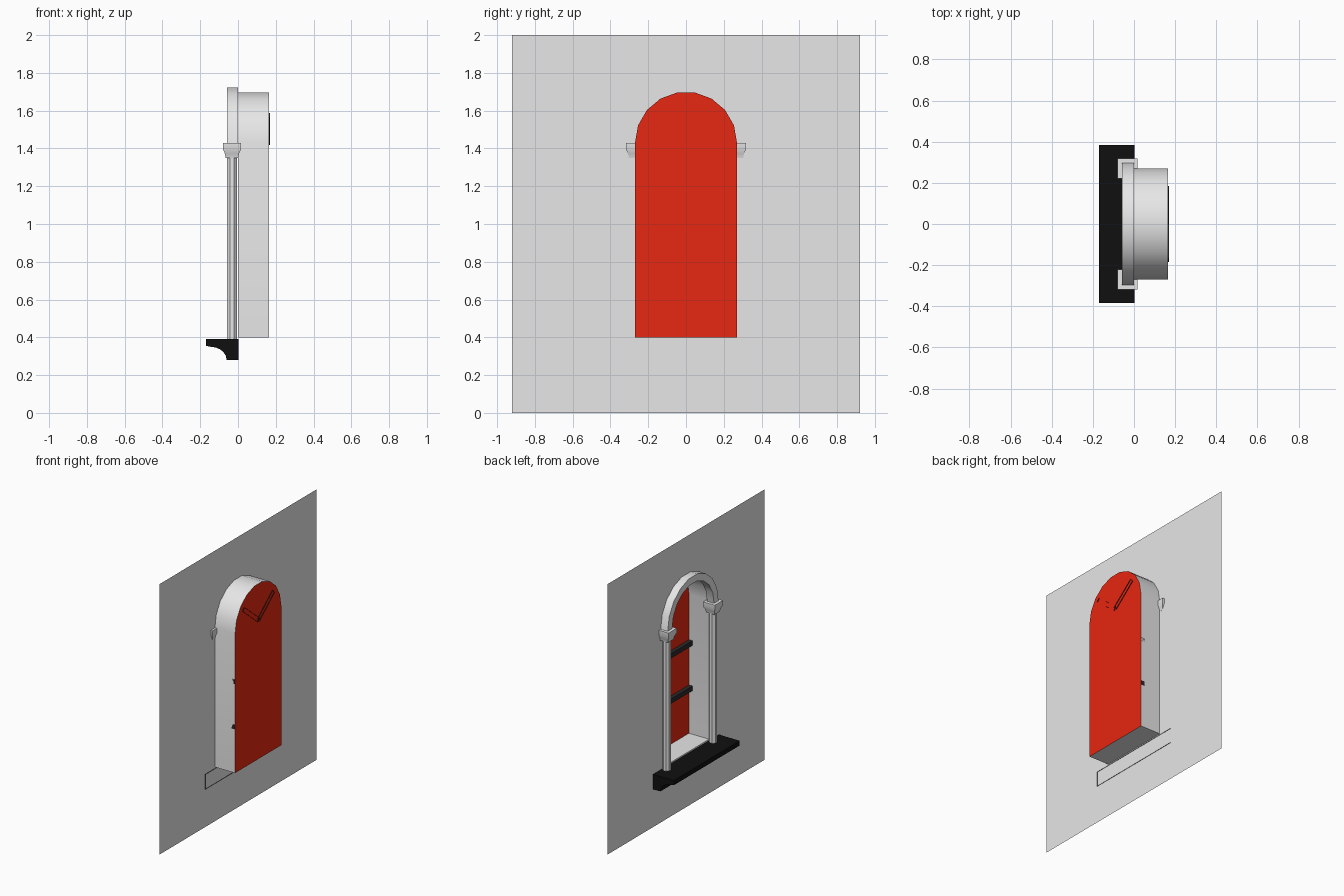
import bpy, bmesh
from math import sin, cos, pi, hypot

if "Cube" in bpy.data.objects:
    bpy.data.objects.remove(bpy.data.objects["Cube"])


def material(name, rgb):
    m = bpy.data.materials.new(name)
    m.use_nodes = True
    m.diffuse_color = (*rgb, 1)
    m.node_tree.nodes["Principled BSDF"].inputs["Base Color"].default_value = (*rgb, 1)
    return m


stone = material("pale_stone", (0.8, 0.8, 0.8))
red = material("red_pane", (0.87, 0.022, 0.006))
black = material("black_sill", (0.005, 0.005, 0.005))
dark = material("dark_bars", (0.025, 0.022, 0.022))


def finish(name, bm, mat, outward=True):
    if outward:
        bmesh.ops.recalc_face_normals(bm, faces=bm.faces)
    mesh = bpy.data.meshes.new(name)
    bm.to_mesh(mesh)
    bm.free()
    mesh.materials.append(mat)
    ob = bpy.data.objects.new(name, mesh)
    bpy.context.collection.objects.link(ob)
    bpy.ops.object.select_all(action='DESELECT')
    ob.select_set(True)
    bpy.context.view_layer.objects.active = ob
    bpy.ops.object.shade_smooth_by_angle()
    return ob


def loft(name, rings, mat, start=True, end=True):
    """Skin a series of closed rings, with optional end caps."""
    bm = bmesh.new()
    rows = [[bm.verts.new(p) for p in ring] for ring in rings]
    for a, b in zip(rows, rows[1:]):
        for i in range(len(a)):
            j = (i + 1) % len(a)
            bm.faces.new((a[i], a[j], b[j], b[i]))
    if start:
        bm.faces.new(rows[0])
    if end:
        bm.faces.new(rows[-1])
    return finish(name, bm, mat)


def sheet(name, polygons, mat):
    bm = bmesh.new()
    for poly in polygons:
        bm.faces.new([bm.verts.new(p) for p in poly])
    bmesh.ops.remove_doubles(bm, verts=bm.verts, dist=0.0001)
    return finish(name, bm, mat, outward=False)


def bar(name, a, b, width, x0, x1, back):
    """Straight glazing bar between two (y, z) points."""
    dy, dz = b[0] - a[0], b[1] - a[1]
    k = width / 2 / hypot(dy, dz)
    ny, nz = -dz * k, dy * k
    outline = [(a[0] + ny, a[1] + nz), (b[0] + ny, b[1] + nz),
               (b[0] - ny, b[1] - nz), (a[0] - ny, a[1] - nz)]
    loft(name, [[(x, y, z) for y, z in outline] for x in (x0, x1)], dark, end=back)


# Main dimensions
SPRING, BASE, R, DEPTH = 1.43, 0.4, 0.27, 0.165
HALF, TOP = 0.92, 2.0
angles = [i * pi / 9 for i in range(10)]
arch = [(R * cos(a), SPRING + R * sin(a)) for a in angles]
opening = [(R, BASE)] + arch + [(-R, BASE)]

# Wall sheet with arched opening, built as two mirrored halves
crown = arch[4][1]
half = [(0, 0), (HALF, 0), (HALF, TOP), (0, TOP), (0, crown)]
half += arch[4::-1] + [(R, BASE), (0, BASE)]
sheet("wall", [[(0, -y, z) for y, z in half],
               [(0, y, z) for y, z in reversed(half)]], stone)

# Recess lining and coloured pane
loft("recess_lining", [[(x, y, z) for y, z in opening] for x in (0, DEPTH)],
     stone, start=False, end=False)
sheet("pane", [[(DEPTH, y, z) for y, z in opening]], red)

# Glazing bars: two crossbars, a centre post and a forked head
for label, z in (("lower", 0.74), ("upper", 1.075)):
    bar(label + "_crossbar", (-R, z), (R, z), 0.035, 0.135, 0.164, False)
bar("centre_post", (0, BASE), (0, SPRING), 0.03, 0.137, 0.164, False)
for label, s in (("left", 1), ("right", -1)):
    bar(label + "_fork_bar", (0, 1.43), (s * 0.175, 1.575), 0.03, 0.14, 0.17, False)

# Arch moulding
FRONT, OUTER, INNER = -0.058, 0.297, 0.245
rings = []
for a in angles:
    rings.append([(x, r * cos(a), SPRING + r * sin(a)) for x, r in
                  ((FRONT, INNER), (FRONT, OUTER), (-0.001, OUTER), (-0.001, INNER))])
loft("arch_moulding", rings, stone)

# Octagonal columns with square flared capitals
CX = -0.032
for label, s in (("left", 1), ("right", -1)):
    cy = s * R
    octagon = [(CX + 0.028 * cos(a), cy + 0.028 * sin(a))
               for a in [(i + 0.5) * pi / 4 for i in range(8)]]
    loft(label + "_column", [[(x, y, z) for x, y in octagon] for z in (0.38, 1.36)], stone)
    rings = []
    for z, h in ((1.35, 0.033), (1.372, 0.037), (1.395, 0.048), (1.43, 0.048)):
        rings.append([(CX + i * h, cy + j * h, z)
                      for i, j in ((-1, -1), (1, -1), (1, 1), (-1, 1))])
    loft(label + "_capital", rings, stone)

# Sill with a coved underside, open against the wall
cove = [(-0.06 - 0.085 * (1 - cos(t)), 0.28 + 0.07 * sin(t))
        for t in [i * pi / 10 for i in range(6)]]
profile = [(0.003, 0.28)] + cove + [(-0.17, 0.355), (-0.17, 0.39), (0.003, 0.39)]
sill = loft("sill", [[(x, y, z) for x, z in profile] for y in (-0.385, 0.385)], black)
bm = bmesh.new()
bm.from_mesh(sill.data)
back = [f for f in bm.faces if all(v.co.x > 0 for v in f.verts)]
bmesh.ops.delete(bm, geom=back, context='FACES_ONLY')
bm.to_mesh(sill.data)
bm.free()
